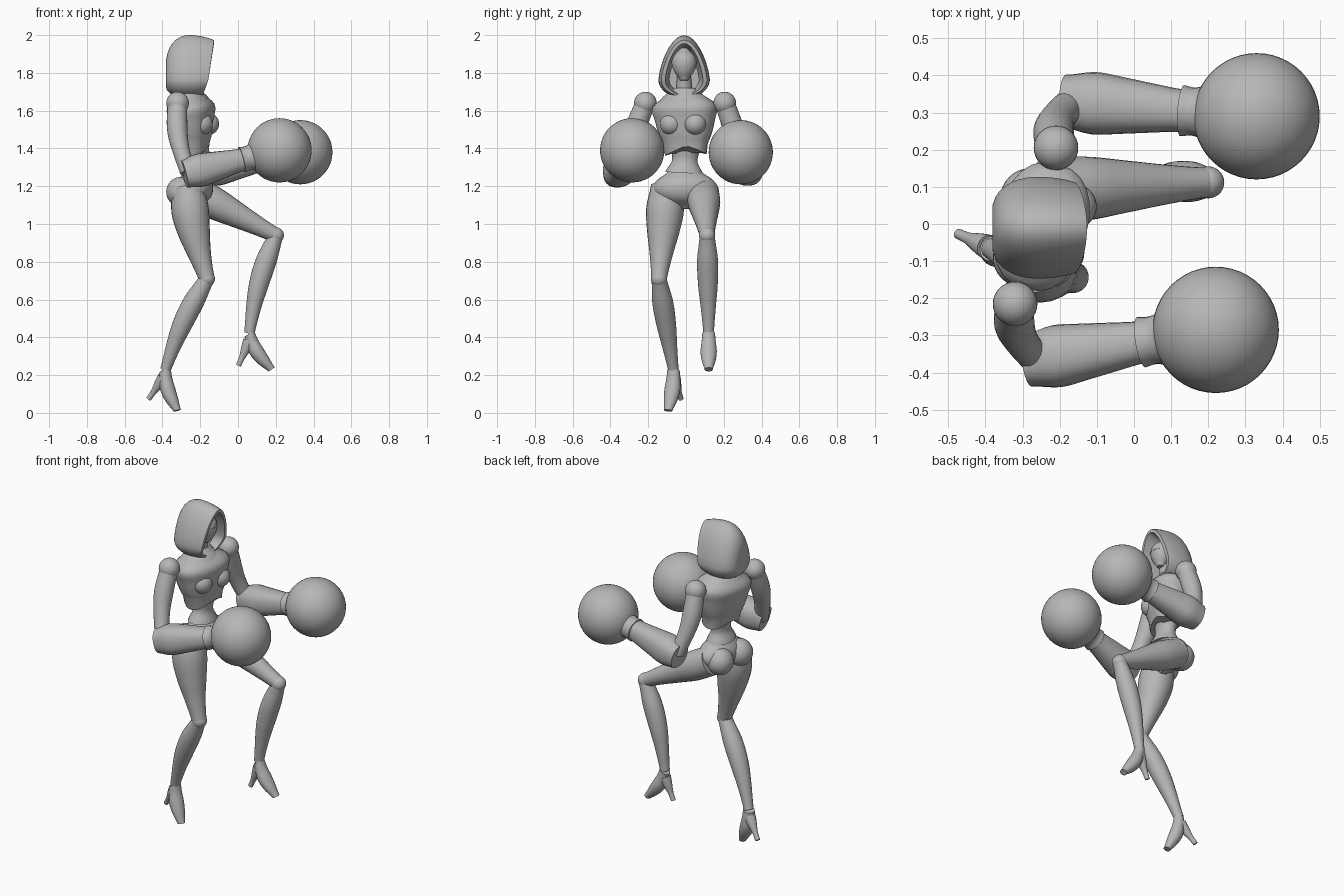
import bpy, bmesh, math
from mathutils import Vector, Matrix

cube = bpy.data.objects.get("Cube")
if cube:
    bpy.data.objects.remove(cube, do_unlink=True)

grey = bpy.data.materials.new("plain grey")
grey.use_nodes = True
grey.diffuse_color = (.47, .47, .47, 1)
grey.node_tree.nodes["Principled BSDF"].inputs["Base Color"].default_value = grey.diffuse_color


def finish(name, bm, sharp_angle=45):
    bmesh.ops.recalc_face_normals(bm, faces=bm.faces[:])
    mesh = bpy.data.meshes.new(name)
    bm.to_mesh(mesh)
    bm.free()
    mesh.materials.append(grey)
    part = bpy.data.objects.new(name, mesh)
    bpy.context.collection.objects.link(part)
    bpy.ops.object.select_all(action='DESELECT')
    part.select_set(True)
    bpy.context.view_layer.objects.active = part
    bpy.ops.object.shade_smooth_by_angle(angle=math.radians(sharp_angle))
    return part


def loft(name, rings):
    """Skin a list of rings and cap both ends."""
    bm = bmesh.new()
    loops = [[bm.verts.new(point) for point in ring] for ring in rings]
    for lower, upper in zip(loops, loops[1:]):
        for i in range(len(lower)):
            bm.faces.new((lower[i - 1], lower[i], upper[i], upper[i - 1]))
    bm.faces.new(loops[0])
    bm.faces.new(loops[-1])
    return finish(name, bm)


def radius_at(radii, t):
    """Smoothly blend evenly spaced radii along a part."""
    place = t * (len(radii) - 1)
    i = min(int(place), len(radii) - 2)
    before, after = radii[max(i - 1, 0)], radii[min(i + 2, len(radii) - 1)]
    start, end, f = radii[i], radii[i + 1], place - i
    slope_in, slope_out = (end - before) / 2, (after - start) / 2
    ease = f * f * (3 - 2 * f)
    return (start + (end - start) * ease + slope_in * f * (1 - f) ** 2
            - slope_out * f * f * (1 - f))


def limb(name, start, end, radii, bow=0, flat=1, yaw=0, square=1):
    """Rounded part from start to end, bowed along x, with flattened depth."""
    start, end = Vector(start), Vector(end)
    along = (end - start).normalized()
    side = Vector((-math.sin(yaw), math.cos(yaw), 0))
    side = (side - along * side.dot(along)).normalized()
    depth = side.cross(along)
    steps, sides = 4 * (len(radii) - 1), 24
    rings = []
    for i in range(steps + 1):
        t = i / steps
        centre = start.lerp(end, t) + Vector((bow * math.sin(math.pi * t), 0, 0))
        radius = radius_at(radii, t)
        ring = []
        for k in range(sides):
            angle = math.tau * k / sides
            u, v = (math.copysign(abs(w) ** square, w) for w in (math.cos(angle), math.sin(angle)))
            ring.append(centre + depth * u * radius * flat + side * v * radius)
        rings.append(ring)
    return loft(name, rings)


def ball(name, centre, radius, segments=32):
    bm = bmesh.new()
    bmesh.ops.create_uvsphere(bm, u_segments=segments, v_segments=segments // 2, radius=radius)
    bm.transform(Matrix.Translation(centre))
    return finish(name, bm)


# Hood: arched sections from the back to the rim, then folded inside
def hood_ring(x, wide, tall, tilt):
    ring = []
    for k in range(32):
        angle = math.tau * k / 32
        across, rise = math.cos(angle), math.sin(angle)
        height = .235 if rise > 0 else .1
        point_in = 1 - .2 * max(rise, 0)
        ring.append((x + tilt * rise, .137 * wide * across * point_in - .01,
                     1.765 + height * tall * rise))
    return ring


hood_rings = []
for degrees in range(15, 126, 10):
    turn = math.radians(degrees)
    scale = math.sin(turn) ** .6
    reach = .125 if degrees < 90 else .18
    hood_rings.append(hood_ring(-.26 - reach * math.cos(turn), scale, scale,
                                .03 * max(0, -math.cos(turn)) / .57))
for fold in range(4):
    wide = .73 - .05 * fold
    hood_rings.append(hood_ring(-.157 - .035 * fold, wide, wide + .08, .03 - .01 * fold))
loft("hood", hood_rings)

limb("face", (-.22, -.01, 1.93), (-.2, -.01, 1.76), [.02, .058, .065, .05, .02], flat=.93)
limb("brow_band", (-.213, -.01, 1.86), (-.213, -.01, 1.85), [.068, .068], flat=.95)
limb("neck", (-.235, -.01, 1.82), (-.26, -.01, 1.66), [.035, .045])

# Torso, turned to bring the left shoulder forward
twist = -.26
facing = Matrix.Rotation(twist, 3, 'Z')
limb("collar", (-.25, -.01, 1.72), (-.25, -.01, 1.66), [.06, .125], flat=.75, yaw=twist)
chest = limb("chest", (-.255, -.01, 1.7), (-.235, 0, 1.4), [.08, .17, .16, .14, .11],
             flat=.7, yaw=twist, square=.85)
for vertex in chest.data.vertices:
    if vertex.co.z < 1.42:
        vertex.co.z -= .4 * abs(vertex.co.y) - .01
for side, sign in (("left", 1), ("right", -1)):
    ball(side + "_bust", Vector((-.235, 0, 1.53)) + facing @ Vector((.06, sign * .065, 0)), .06)
    ball(side + "_buttock", (-.29 + sign * .01, sign * .08 - .01, 1.17), .08)
limb("waist", (-.235, 0, 1.45), (-.235, -.01, 1.27), [.09, .075, .068, .1], flat=.75)
limb("pelvis", (-.235, -.01, 1.28), (-.225, -.005, 1.08), [.085, .15, .165, .13, .03], flat=.6)


# Arms with round gloves
def arm(side, shoulder, elbow, wrist, glove):
    elbow, wrist, glove = Vector(elbow), Vector(wrist), Vector(glove)
    ball(side + "_shoulder", shoulder, .06)
    limb(side + "_upper_arm", shoulder, elbow, [.052, .055, .046, .042], bow=-.025)
    limb(side + "_forearm", elbow.lerp(wrist, -.08), wrist, [.07, .084, .076, .066, .057],
         flat=1.05, square=.85)
    limb(side + "_glove_cuff", wrist, wrist.lerp(glove, .45), [.069, .065, .076, .11])
    ball(side + "_glove", glove, .17, segments=48)


arm("right", (-.32, -.215, 1.64), (-.262, -.365, 1.27), (.02, -.318, 1.34), (.22, -.285, 1.39))
arm("left", (-.21, .205, 1.64), (-.165, .33, 1.28), (.13, .305, 1.34), (.33, .29, 1.38))


# Legs with high heeled shoes, each shoe built upright and then posed
def leg(side, hip, knee, ankle, thigh_radii, bow, yaw, pitch):
    limb(side + "_thigh", hip, knee, thigh_radii, bow=bow)
    ball(side + "_knee", knee, .043)
    limb(side + "_shin", knee, ankle, [.04, .055, .052, .039, .028], bow=-.02)
    shoe = limb(side + "_shoe", (0, 0, 0), (.118, 0, -.19), [.034, .038, .043, .037, .022],
                bow=-.02, flat=.9)
    heel = limb(side + "_heel", (0, 0, -.04), (-.058, 0, -.17), [.034, .026, .016, .014])
    pose = (Matrix.Translation(ankle) @ Matrix.Rotation(yaw, 4, 'Z')
            @ Matrix.Rotation(pitch, 4, 'Y'))
    for part in (shoe, heel):
        part.data.transform(pose)


leg("right", (-.27, -.1, 1.2), (-.165, -.143, .71), (-.385, -.066, .225),
    [.085, .1, .085, .06, .042], bow=-.015, yaw=-.42, pitch=.24)
leg("left", (-.24, .09, 1.17), (.2, .112, .94), (.06, .12, .42),
    [.085, .086, .07, .053, .04], bow=0, yaw=0, pitch=0)
